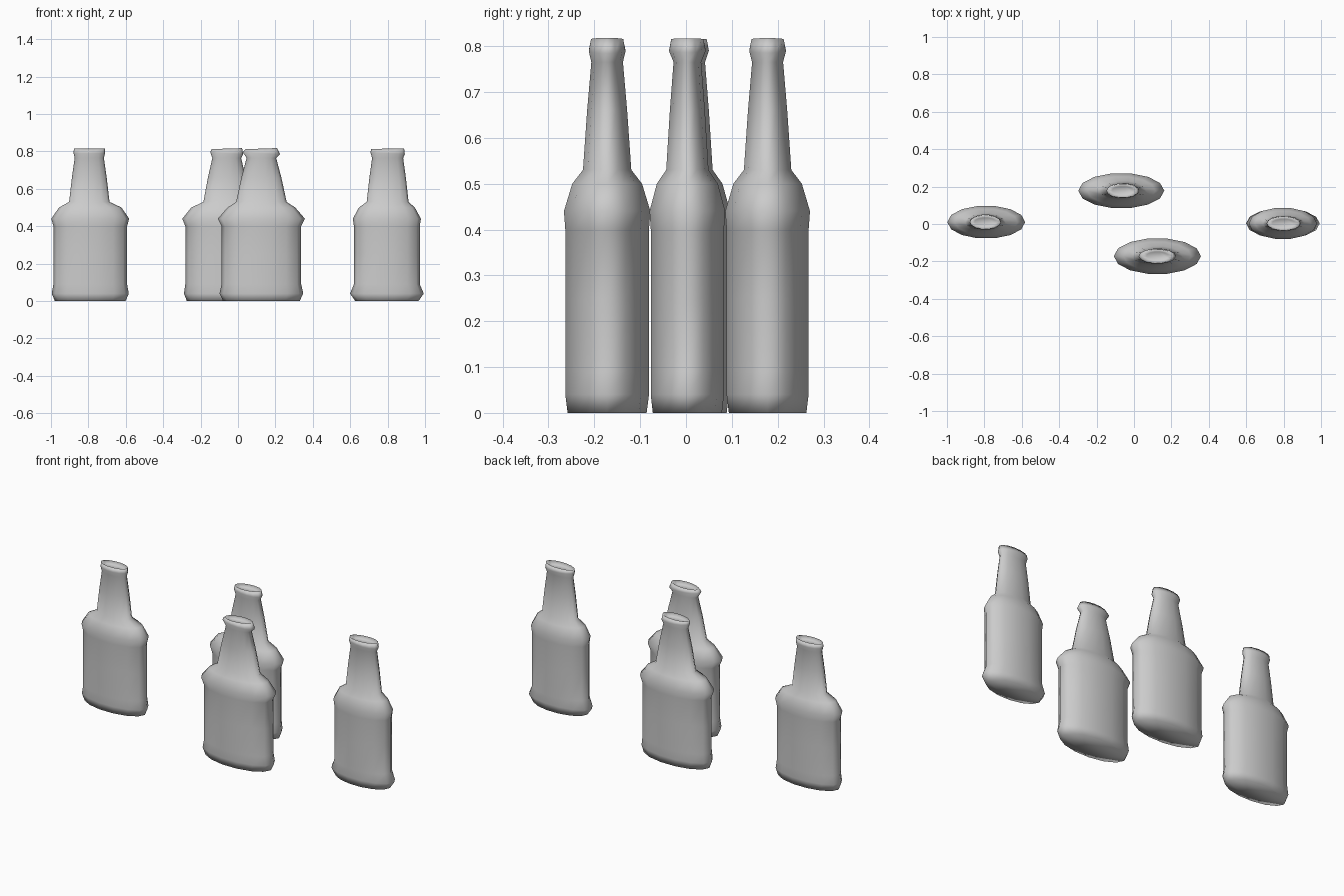
import bpy
import bmesh
import math

cube = bpy.data.objects.get("Cube")
if cube:
    bpy.data.objects.remove(cube, do_unlink=True)

SIDES = 14

glass = bpy.data.materials.new("plain_grey")
glass.use_nodes = True
grey = (0.6, 0.6, 0.6, 1)
glass.diffuse_color = grey
glass.node_tree.nodes["Principled BSDF"].inputs["Base Color"].default_value = grey


def add_ring(bm, x, y, z, half_width, half_depth, tilt=0):
    """One oval cross-section; tilt lowers its +x end."""
    ring = []
    for i in range(SIDES):
        angle = math.tau * i / SIDES
        across = math.cos(angle)
        ring.append(bm.verts.new((x + half_width * across,
                                  y + half_depth * math.sin(angle),
                                  z - tilt * across)))
    return ring


def make_bottle(name, x, y, body, shoulder, foot, neck_x, neck_base, neck_top,
                lip, depth, tilt):
    """A flattened bottle lofted from foot to lip, with a shallow mouth."""
    bm = bmesh.new()
    neck_mid = (neck_base + neck_top) / 2
    # height, half width, half depth, centre
    sections = [
        (0, body * 0.96, 0.085, x),
        (0.04, foot, 0.09, x),
        (0.09, body, 0.09, x),
        (0.25, body, 0.09, x),
        (0.4, body, 0.09, x),
        (0.44, shoulder, 0.093, x),
        (0.5, body * 0.85, 0.075, x),
        (0.53, neck_base, 0.052, neck_x),
        (0.66, neck_mid, 0.043, neck_x),
        (0.765, neck_top, 0.034, neck_x),
    ]
    rings = [add_ring(bm, cx, y, z, w, d * depth) for z, w, d, cx in sections]
    # Lip, rim and recessed mouth
    rings.append(add_ring(bm, neck_x, y, 0.79, lip, 0.041, tilt))
    rings.append(add_ring(bm, neck_x, y, 0.815, neck_top * 1.06, 0.036, -tilt / 2))
    rings.append(add_ring(bm, neck_x, y, 0.8, neck_top * 0.75, 0.024))
    for low, high in zip(rings, rings[1:]):
        for i in range(SIDES):
            j = (i + 1) % SIDES
            bm.faces.new((low[i], low[j], high[j], high[i]))
    bm.faces.new(reversed(rings[0]))
    bm.faces.new(rings[-1])
    bmesh.ops.recalc_face_normals(bm, faces=bm.faces)
    for face in bm.faces:
        face.smooth = True

    mesh = bpy.data.meshes.new(name)
    bm.to_mesh(mesh)
    bm.free()
    mesh.materials.append(glass)
    bottle = bpy.data.objects.new(name, mesh)
    bpy.context.collection.objects.link(bottle)


# The group of four bottles
make_bottle("right_bottle", x=-0.79, y=0.01, body=0.197, shoulder=0.208, foot=0.206,
            neck_x=-0.795, neck_base=0.108, neck_top=0.078, lip=0.084,
            depth=0.95, tilt=0)
make_bottle("back_bottle", x=-0.068, y=0.178, body=0.214, shoulder=0.23, foot=0.221,
            neck_x=-0.06, neck_base=0.125, neck_top=0.077, lip=0.088,
            depth=1.02, tilt=0.005)
make_bottle("front_bottle", x=0.125, y=-0.172, body=0.213, shoulder=0.233, foot=0.224,
            neck_x=0.125, neck_base=0.135, neck_top=0.079, lip=0.1,
            depth=1.04, tilt=0.006)
make_bottle("left_bottle", x=0.796, y=0.003, body=0.176, shoulder=0.182, foot=0.197,
            neck_x=0.8, neck_base=0.112, neck_top=0.083, lip=0.092,
            depth=0.91, tilt=0.004)
